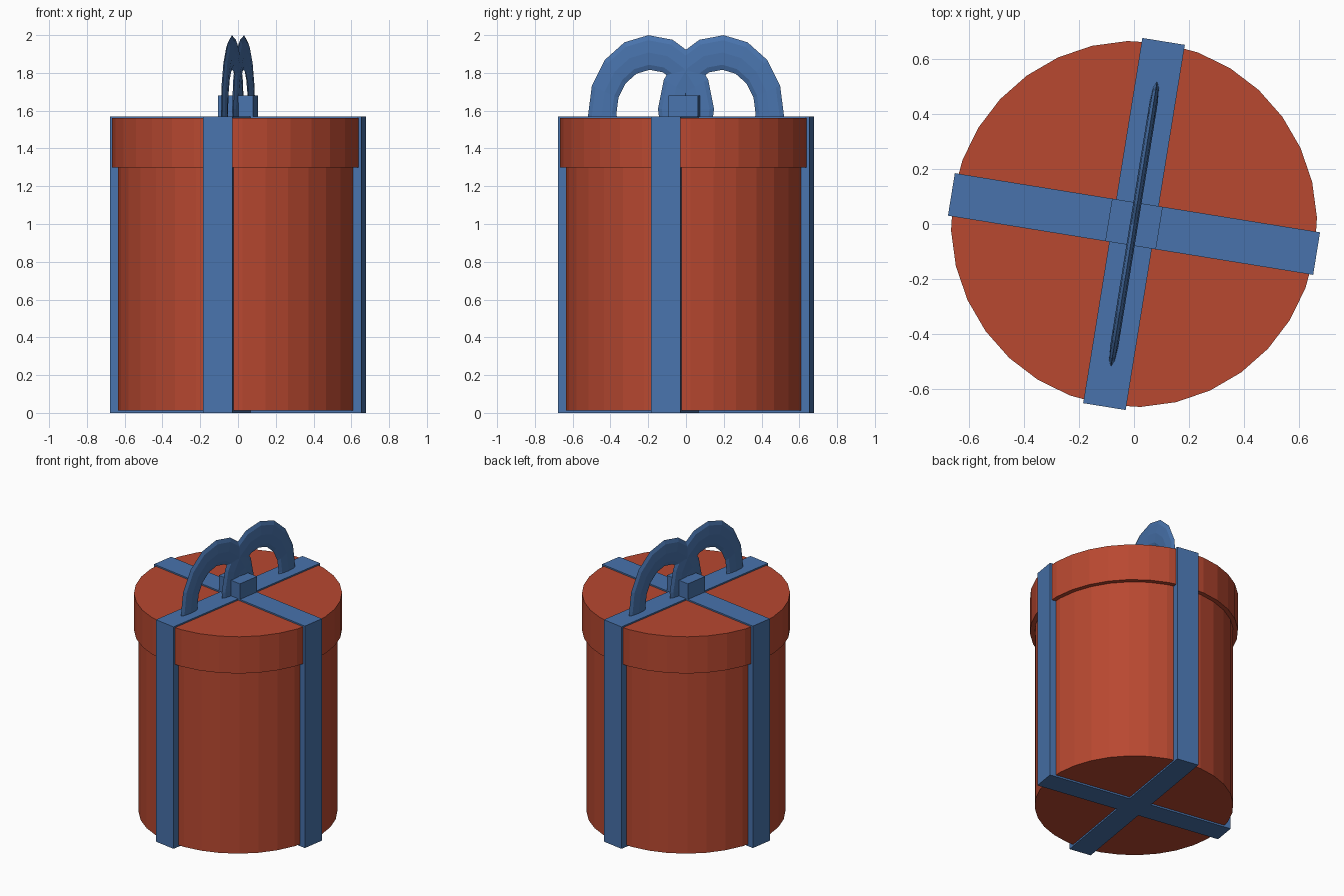
import bpy, bmesh, math
from mathutils import Matrix, Vector

if "Cube" in bpy.data.objects:
    bpy.data.objects.remove(bpy.data.objects["Cube"])

TURN = Matrix.Rotation(math.radians(-9.2), 4, 'Z')


def material(name, colour):
    m = bpy.data.materials.new(name)
    m.diffuse_color = (*colour, 1)
    m.use_nodes = True
    m.node_tree.nodes["Principled BSDF"].inputs["Base Color"].default_value = m.diffuse_color
    return m


RED = material("box red", (0.479, 0.065, 0.030))
BLUE = material("ribbon blue", (0.065, 0.171, 0.413))


def finish(name, bm, mat):
    """Turn the part with the whole gift and link it."""
    bmesh.ops.recalc_face_normals(bm, faces=bm.faces)
    bm.transform(TURN)
    me = bpy.data.meshes.new(name)
    bm.to_mesh(me)
    bm.free()
    me.materials.append(mat)
    ob = bpy.data.objects.new(name, me)
    bpy.context.collection.objects.link(ob)
    return ob


def drum(name, radius, z0, z1):
    bm = bmesh.new()
    bmesh.ops.create_cone(bm, cap_ends=True, segments=32, radius1=radius, radius2=radius,
                          depth=z1 - z0, matrix=Matrix.Translation((0, 0, (z0 + z1) / 2)))
    finish(name, bm, RED)


def block(name, sx, sy, z0, z1):
    bm = bmesh.new()
    bmesh.ops.create_cube(bm, size=1, matrix=Matrix.Translation((0, 0, (z0 + z1) / 2))
                          @ Matrix.Diagonal((sx, sy, z1 - z0, 1)))
    finish(name, bm, BLUE)


def bow_loop(name, side):
    """Flattened ring arch standing on the lid, leaning slightly outward."""
    bm = bmesh.new()
    rings = []
    for i in range(-1, 10):
        a = math.radians(22.5 * i - 2.5)
        ring = []
        for j in range(8):
            b = math.tau * j / 8
            r = 0.262 + 0.076 * math.cos(b)
            ring.append(bm.verts.new(Vector((0.015 * math.sin(b),
                                             side * (0.1875 + r * math.cos(a)),
                                             1.592 + 1.207 * r * math.sin(a)))))
        rings.append(ring)
    for p, q in zip(rings, rings[1:]):
        for j in range(8):
            k = (j + 1) % 8
            bm.faces.new((p[j], p[k], q[k], q[j]))
    bm.faces.new(rings[0])
    bm.faces.new(rings[-1])
    finish(name, bm, BLUE)


# Box and lid
drum("box_body", 0.637, 0.012, 1.31)
drum("box_lid", 0.667, 1.30, 1.56)

# Crossed ribbon bands wrapping the box
block("ribbon_across", 1.348, 0.157, 0.0, 1.57)
block("ribbon_along", 0.157, 1.348, 0.0, 1.57)

# Bow
block("bow_knot", 0.187, 0.157, 1.56, 1.68)
bow_loop("bow_loop_front", -1)
bow_loop("bow_loop_back", 1)
